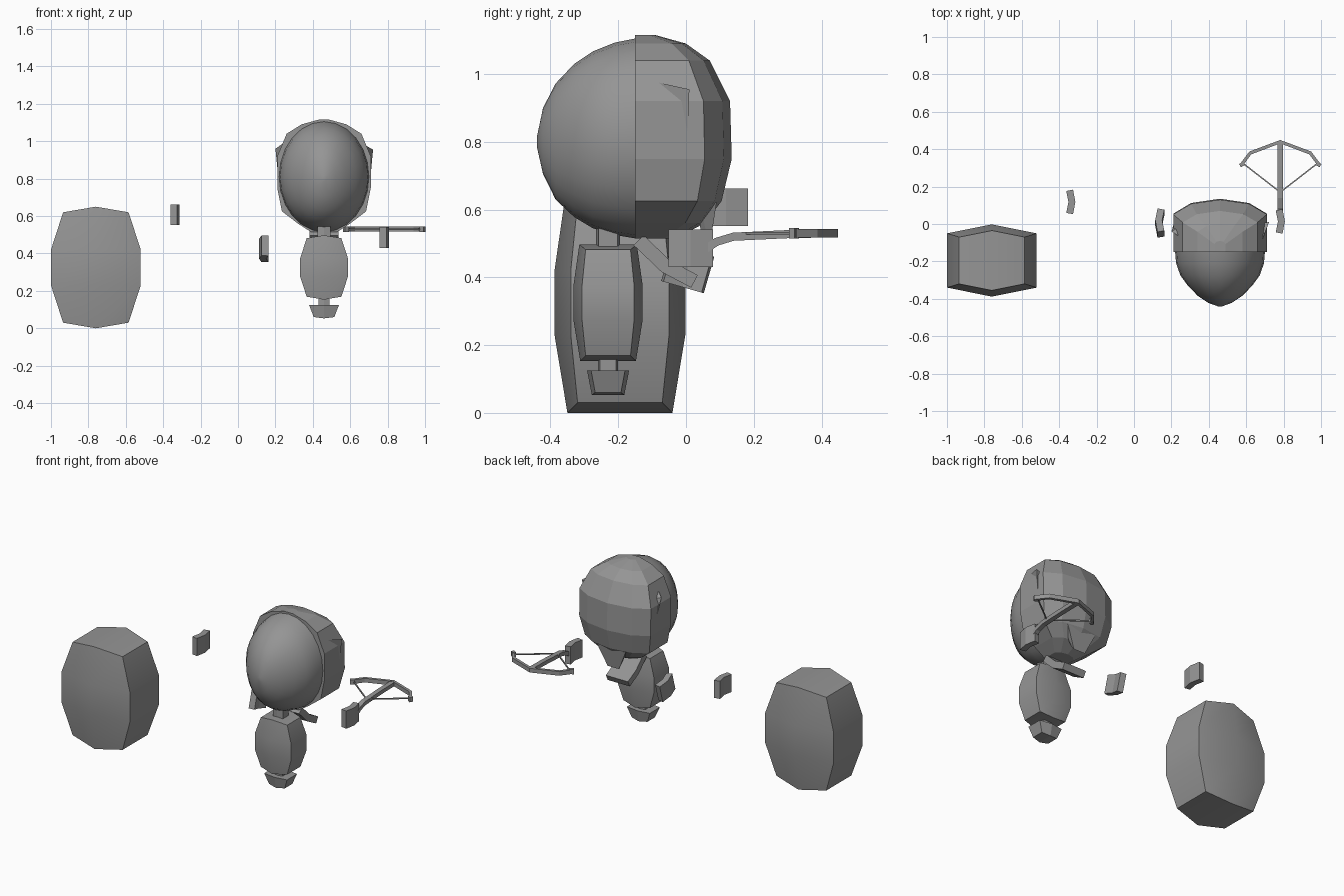
import bpy, bmesh, math
from mathutils import Vector

cube = bpy.data.objects.get("Cube")
if cube:
    bpy.data.objects.remove(cube, do_unlink=True)

GREY = bpy.data.materials.new("plain grey")
GREY.use_nodes = True
GREY.diffuse_color = (0.3, 0.3, 0.3, 1)
GREY.node_tree.nodes["Principled BSDF"].inputs["Base Color"].default_value = (0.3, 0.3, 0.3, 1)


def finish(name, bm, smooth=False):
    bmesh.ops.recalc_face_normals(bm, faces=bm.faces[:])
    mesh = bpy.data.meshes.new(name)
    bm.to_mesh(mesh)
    bm.free()
    mesh.materials.append(GREY)
    obj = bpy.data.objects.new(name, mesh)
    bpy.context.collection.objects.link(obj)
    if smooth:
        bpy.ops.object.select_all(action='DESELECT')
        obj.select_set(True)
        bpy.context.view_layer.objects.active = obj
        bpy.ops.object.shade_smooth_by_angle(angle=math.radians(30))
    return obj


def loft(name, rings, smooth=False, caps=(True, True)):
    """Skin a list of closed rings; six-sided caps fold along their middle."""
    bm = bmesh.new()
    rows = [[bm.verts.new(p) for p in ring] for ring in rings]
    n = len(rows[0])
    for a, b in zip(rows, rows[1:]):
        for i in range(n):
            j = (i + 1) % n
            bm.faces.new((a[i], a[j], b[j], b[i]))
    for row, wanted in ((rows[0], caps[0]), (rows[-1], caps[1])):
        if wanted and n == 6:
            bm.faces.new((row[0], row[1], row[4], row[5]))
            bm.faces.new((row[1], row[2], row[3], row[4]))
        elif wanted:
            bm.faces.new(row)
    return finish(name, bm, smooth)


def hex_ring(cx, cy, w, d, dm, z, zm):
    return [(cx - w, cy - d, z), (cx, cy - dm, zm), (cx + w, cy - d, z),
            (cx + w, cy + d, z), (cx, cy + dm, zm), (cx - w, cy + d, z)]


def barrel(name, cx, cy, z0, s):
    """Bulging six-sided body, half a unit wide at scale one."""
    levels = ((.175, .125, .155, .03, 0), (.24, .145, .193, .23, .23),
              (.24, .145, .193, .42, .42), (.175, .125, .16, .62, .65))
    return loft(name, [hex_ring(cx, cy, w * s, d * s, dm * s, z0 + z * s, z0 + zm * s)
                       for w, d, dm, z, zm in levels], True)


def bar(name, points, width, height, location=(0, 0, 0)):
    """Rectangular strip that follows a path."""
    pts = [Vector(p) for p in points]
    rings = []
    for i, p in enumerate(pts):
        t = (pts[min(i + 1, len(pts) - 1)] - pts[max(i - 1, 0)]).normalized()
        side = t.cross(Vector((0, 0, 1))).normalized()
        up = side.cross(t)
        rings.append([p + side * (width * a / 2) + up * (height * b / 2)
                      for a, b in ((-1, -1), (1, -1), (1, 1), (-1, 1))])
    obj = loft(name, rings)
    obj.location = location
    return obj


def hull(name, points):
    bm = bmesh.new()
    for p in points:
        bm.verts.new(p)
    bmesh.ops.convex_hull(bm, input=bm.verts[:])
    return finish(name, bm)


CX, BY = .46, -.23   # figure axis

# Bodies
barrel("large_body", -.76, -.195, 0, 1)
barrel("small_body", CX, BY, .153, .53)

# Base and necks
loft("base", [hex_ring(CX, BY, .055, .038, .048, .06, .053),
              hex_ring(CX, BY, .08, .05, .062, .125, .125)])
for part, z0, z1, r in (("lower_neck", .11, .17, .03), ("upper_neck", .47, .56, .035)):
    loft(part, [hex_ring(CX, BY, r, r * .8, r, z, z) for z in (z0, z1)])

# Smooth rounded face: rings along the depth
face = []
for y, w, lo, hi in ((-.15, .24, .515, 1.105), (-.21, .235, .525, 1.093),
                     (-.275, .212, .545, 1.067), (-.33, .172, .578, 1.03),
                     (-.385, .118, .63, .972), (-.422, .062, .705, .90),
                     (-.44, .012, .785, .815)):
    mid, half = (lo + hi) / 2, (hi - lo) / 2
    angles = [math.tau * i / 24 for i in range(24)]
    face.append([(CX + w * math.cos(a), y, mid + half * math.sin(a)) for a in angles])
loft("face", face, True, (False, True))

# Faceted hair shell: half rings stacked in height
hair = []
for w, back, z in ((.07, -.03, .515), (.14, .055, .56), (.225, .105, .625),
                   (.25, .135, .75), (.25, .13, .92), (.2, .07, 1.04),
                   (.12, 0, 1.09), (.03, -.09, 1.115)):
    shape = ((-1, 0), (-1, .72), (-.62, .92), (0, 1), (.62, .92), (1, .72), (1, 0))
    hair.append([(CX + w * fx, -.15 + (back + .15) * fy, z) for fx, fy in shape])
loft("hair", hair)

# Side locks and nape lock
hull("left_lock", [(.66, -.15, .99), (.722, .01, .955), (.70, 0, .72), (.6, 0, .9)])
hull("right_lock", [(.345, -.13, 1.06), (.20, -.04, .96), (.225, .04, .71), (.33, .03, .94)])
hull("nape_lock", [(CX + x * s, y, z) for s in (-1, 1)
                   for x, y, z in ((.10, .03, .66), (.10, .09, .62),
                                   (.04, .045, .52), (.04, .07, .49))])

# Hanging collar strip
bar("collar", [(CX, -.14, .51), (CX, -.06, .433), (CX, .025, .388)], .155, .042)

# Floating hands: bent slabs
for part, loc, bend in (("left_hand", (.782, .014, .486), .012),
                        ("right_hand", (.138, .005, .425), -.012),
                        ("spare_hand", (-.338, .118, .607), .012)):
    hand = bar(part, [(-bend / 2, -.062, 0), (bend / 2, 0, 0), (-bend / 2, .062, 0)],
               .037, .112, loc)
    if part == "right_hand":
        hand.rotation_euler.x = math.radians(-16)

# Crossbow
BX, BZ = .782, .53
bar("crossbow_stock", [(BX, .06, .485), (BX, .09, .505), (BX, .14, .52),
                       (BX, .31, .528), (BX, .44, BZ)], .03, .024)
arc = [(-.205, .32), (-.16, .38), (0, .44), (.16, .38), (.205, .32)]
bar("crossbow_limbs", [(BX + x, y, BZ) for x, y in arc], .018, .026)
for s, part in ((-1, "right"), (1, "left")):
    bar(part + "_string", [(BX + s * .2, .325, BZ), (BX, .17, BZ)], .007, .007)
    bar(part + "_limb_tip", [(BX + s * .193, .325, BZ), (BX + s * .215, .312, BZ)], .02, .03)
